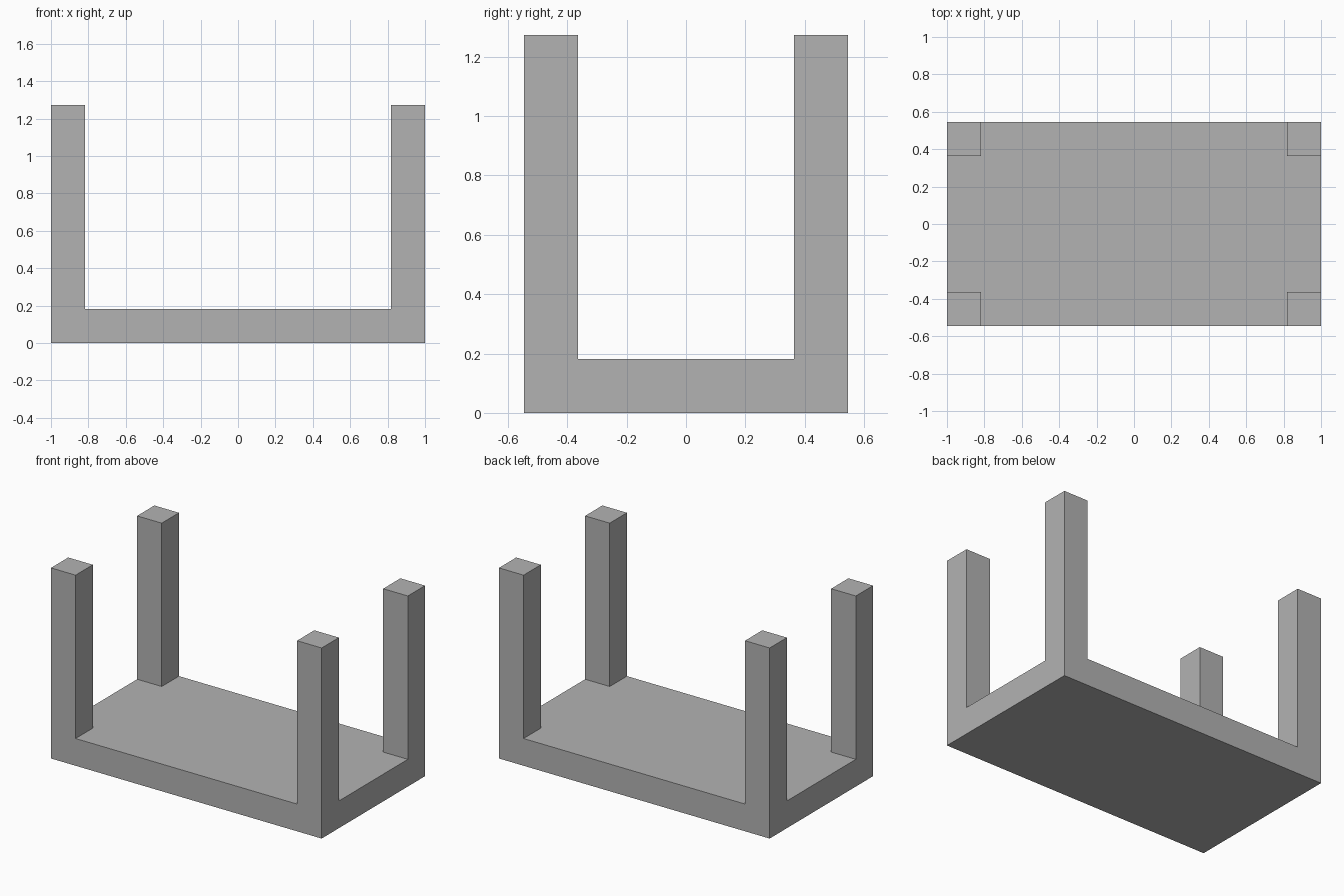
import bpy
import bmesh
from mathutils import Matrix, Vector

# Everything sits on a module of one eleventh of the length
UNIT = 2 / 11
HALF_X, HALF_Y = 5.5 * UNIT, 3 * UNIT
POST_RISE = 6 * UNIT

default = bpy.data.objects.get("Cube")
if default:
    bpy.data.objects.remove(default, do_unlink=True)

grey = bpy.data.materials.new("plain grey")
grey.use_nodes = True
colour = (0.45, 0.45, 0.45, 1)
grey.diffuse_color = colour
grey.node_tree.nodes["Principled BSDF"].inputs["Base Color"].default_value = colour

# Base slab
bm = bmesh.new()
bmesh.ops.create_cube(bm, size=1, matrix=Matrix.Translation((0, 0, UNIT / 2))
                      @ Matrix.Diagonal((2 * HALF_X, 2 * HALF_Y, UNIT, 1)))

# Cut the slab along the inner edges of the corner posts
for axis, half in ((Vector((1, 0, 0)), HALF_X), (Vector((0, 1, 0)), HALF_Y)):
    for side in (-1, 1):
        bmesh.ops.bisect_plane(bm, geom=bm.verts[:] + bm.edges[:] + bm.faces[:],
                               plane_co=axis * side * (half - UNIT), plane_no=axis)

# Raise the four corner posts
corners = []
for face in bm.faces:
    c = face.calc_center_median()
    if (face.normal.z > 0.9 and abs(c.x) > HALF_X - UNIT
            and abs(c.y) > HALF_Y - UNIT):
        corners.append(face)
raised = bmesh.ops.extrude_discrete_faces(bm, faces=corners)["faces"]
tops = {v for f in raised for v in f.verts}
bmesh.ops.translate(bm, verts=list(tops), vec=(0, 0, POST_RISE))

# Merge coplanar faces so the outer walls run flush
bmesh.ops.remove_doubles(bm, verts=bm.verts[:], dist=0.0001)
bmesh.ops.recalc_face_normals(bm, faces=bm.faces[:])
bmesh.ops.dissolve_limit(bm, angle_limit=0.01, verts=bm.verts[:], edges=bm.edges[:])

mesh = bpy.data.meshes.new("base_with_corner_posts")
bm.to_mesh(mesh)
bm.free()
mesh.materials.append(grey)
body = bpy.data.objects.new("base_with_corner_posts", mesh)
bpy.context.collection.objects.link(body)
